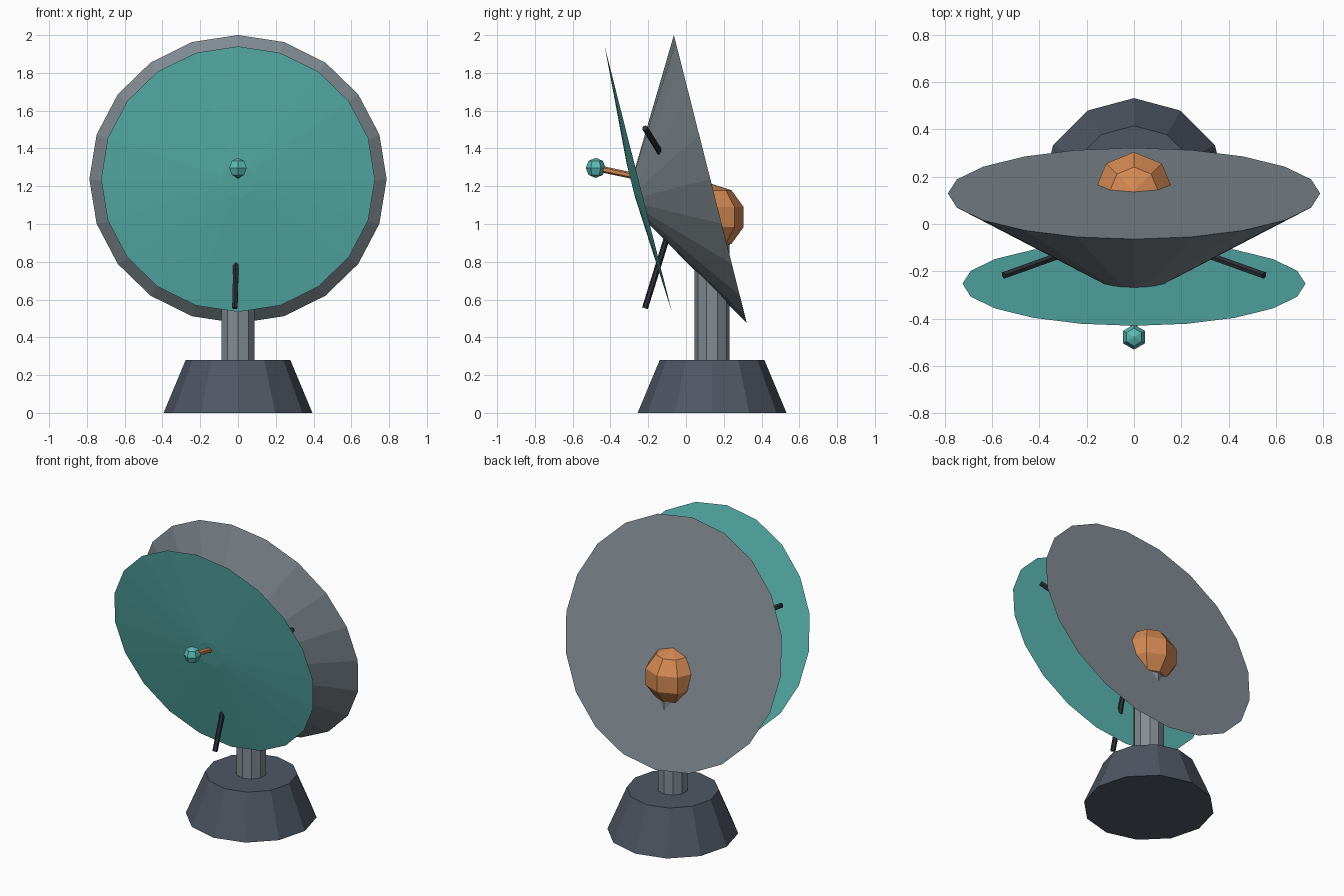
import bpy, bmesh, math
from mathutils import Matrix, Vector

if "Cube" in bpy.data.objects:
    bpy.data.objects.remove(bpy.data.objects["Cube"])


def material(name, rgb):
    m = bpy.data.materials.new(name)
    m.diffuse_color = (*rgb, 1)
    m.use_nodes = True
    m.node_tree.nodes["Principled BSDF"].inputs["Base Color"].default_value = m.diffuse_color
    return m


GREY = material("steel grey", (0.225, 0.265, 0.295))
TEAL = material("teal", (0.105, 0.49, 0.46))
COPPER = material("copper", (0.66, 0.25, 0.085))
SLATE = material("dark slate", (0.078, 0.095, 0.125))
BLACK = material("charcoal", (0.026, 0.030, 0.038))


def lathe(name, profile, sides, mat, matrix):
    """Flat-faced solid turned about local z; profile is (radius, height)."""
    bm = bmesh.new()
    rings = []
    for r, h in profile:
        if r == 0:
            rings.append([bm.verts.new((0, 0, h))])
        else:
            angles = [2 * math.pi * i / sides for i in range(sides)]
            rings.append([bm.verts.new((r * math.sin(a), r * math.cos(a), h)) for a in angles])
    for lo, hi in zip(rings, rings[1:]):
        for i in range(sides):
            j = (i + 1) % sides
            quad = [lo[i % len(lo)], lo[j % len(lo)], hi[j % len(hi)], hi[i % len(hi)]]
            bm.faces.new(list(dict.fromkeys(quad)))
    for ring in (rings[0], rings[-1]):
        if len(ring) > 1:
            bm.faces.new(ring)
    bmesh.ops.recalc_face_normals(bm, faces=bm.faces)
    mesh = bpy.data.meshes.new(name)
    bm.to_mesh(mesh)
    bm.free()
    mesh.materials.append(mat)
    ob = bpy.data.objects.new(name, mesh)
    ob.matrix_world = matrix
    bpy.context.collection.objects.link(ob)
    return ob


def ball(name, centre, radius, sides, bands, mat):
    prof = []
    for k in range(bands + 1):
        a = math.pi * k / bands
        r = 0 if k in (0, bands) else radius * math.sin(a)
        prof.append((r, -radius * math.cos(a)))
    return lathe(name, prof, sides, mat, Matrix.Translation(centre))


def rod(name, a, b, radius, sides, mat):
    a, b = Vector(a), Vector(b)
    turn = (b - a).to_track_quat('Z', 'Y').to_matrix().to_4x4()
    return lathe(name, [(radius, 0), (radius, (b - a).length)], sides, mat,
                 Matrix.Translation(a) @ turn)


# Base and post
STAND_Y = 0.138
stand = Matrix.Translation((0, STAND_Y, 0))
lathe("base", [(0.394, 0), (0.277, 0.28)], 12, SLATE, stand)
lathe("post", [(0.093, 0.27), (0.093, 1.0)], 10, GREY, stand)

# Pivot ball behind the dish
ball("pivot_ball", (0, STAND_Y, 1.037), 0.175, 8, 5, COPPER)

# Dish shell and reflector, both tipped forward
tilt = Matrix.Rotation(math.radians(104.2), 4, 'X')
lathe("dish_shell", [(0.787, 0), (0.157, 0.37)], 20, GREY,
      Matrix.Translation((0, 0.129, 1.2375)) @ tilt)
lathe("reflector", [(0.725, 0), (0.09, 0.04)], 20, TEAL,
      Matrix.Translation((0, -0.2525, 1.2375)) @ tilt)

# Feed arm and receiver
rod("feed_arm", (0, -0.2, 1.238), (0, -0.478, 1.297), 0.017, 6, COPPER)
ball("receiver", (0, -0.478, 1.297), 0.053, 6, 4, TEAL)

# Three struts spreading from the dish centre
for i, deg in enumerate((-91.5, 30, 150)):
    a = math.radians(deg)
    rod(f"strut_{i + 1}", (0, -0.02, 1.19),
        (0.636 * math.cos(a), -0.217, 1.19 + 0.636 * math.sin(a)), 0.016, 6, BLACK)
